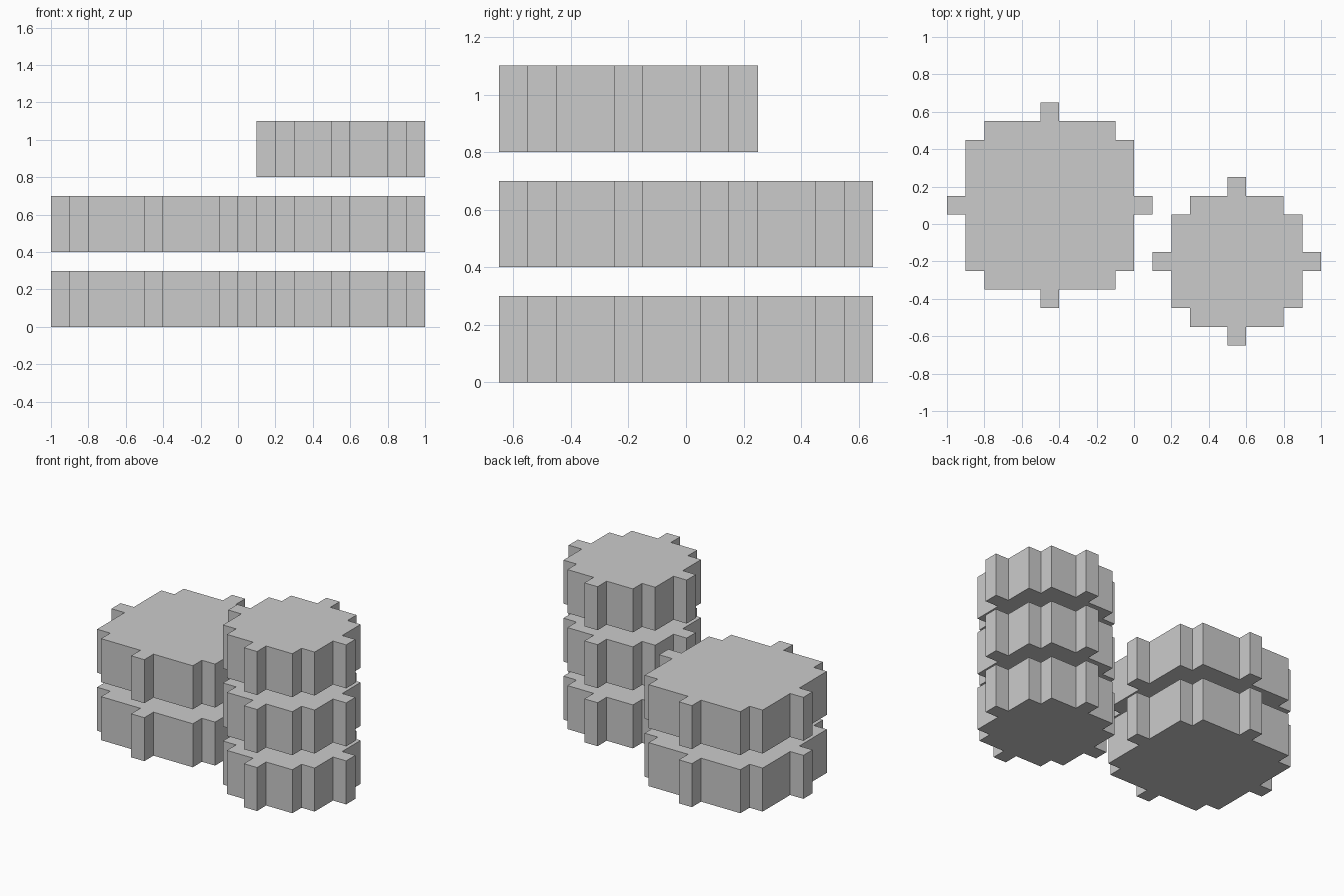
import bpy, bmesh
from mathutils import Matrix, Vector

if "Cube" in bpy.data.objects:
    bpy.data.objects.remove(bpy.data.objects["Cube"])

TOOTH = 0.05   # half width of each tooth
STEP = 0.1     # size of one stair step
HEIGHT = 0.3   # thickness of one disc
PITCH = 0.4    # disc spacing in a stack


def stepped_disc(name, x, y, z, r):
    """Blocky round disc: one quarter outline turned four times, then extruded."""
    s = r - STEP
    t = r + STEP
    quarter = [(t, TOOTH), (r, TOOTH), (r, s), (s, s), (s, r), (TOOTH, r), (TOOTH, t)]
    outline = []
    cos_sin = [(1, 0), (0, 1), (-1, 0), (0, -1)]
    for c, n in cos_sin:
        outline += [(c * px - n * py, n * px + c * py) for px, py in quarter]

    bm = bmesh.new()
    face = bm.faces.new([bm.verts.new((px, py, 0)) for px, py in outline])
    top = bmesh.ops.extrude_face_region(bm, geom=[face])["geom"]
    verts = [v for v in top if isinstance(v, bmesh.types.BMVert)]
    bmesh.ops.translate(bm, verts=verts, vec=(0, 0, HEIGHT))
    bmesh.ops.recalc_face_normals(bm, faces=bm.faces)

    mesh = bpy.data.meshes.new(name)
    bm.to_mesh(mesh)
    bm.free()
    obj = bpy.data.objects.new(name, mesh)
    obj.location = (x, y, z)
    bpy.context.collection.objects.link(obj)


# Wide stack of two discs
for i in range(2):
    stepped_disc(f"wide_disc_{i + 1}", -0.45, 0.1, i * PITCH, 0.45)

# Narrow stack of three discs
for i in range(3):
    stepped_disc(f"narrow_disc_{i + 1}", 0.55, -0.2, i * PITCH, 0.35)
